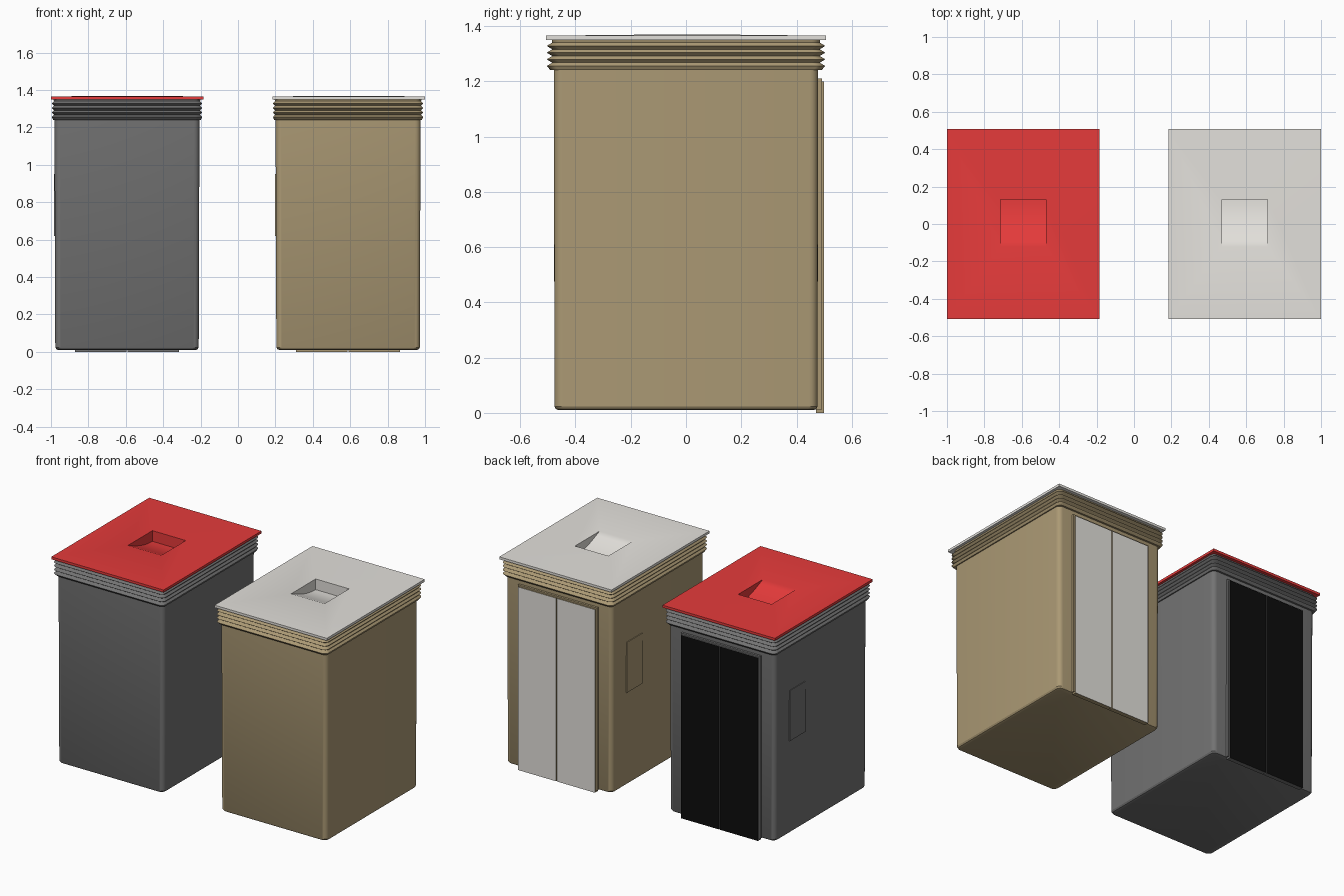
import bpy, bmesh, math
from mathutils import Vector

if "Cube" in bpy.data.objects:
    bpy.data.objects.remove(bpy.data.objects["Cube"])


def material(name, rgb):
    """Flat material from display (sRGB) values."""
    m = bpy.data.materials.new(name)
    m.diffuse_color = [((c + 0.055) / 1.055) ** 2.4 if c > 0.04 else c / 12.92 for c in rgb] + [1]
    m.use_nodes = True
    m.node_tree.nodes["Principled BSDF"].inputs["Base Color"].default_value = m.diffuse_color
    return m


GREY = material("dark grey", (0.45, 0.45, 0.45))
RED = material("red", (0.90, 0.23, 0.23))
BLACK = material("black", (0.05, 0.05, 0.05))
TAN = material("tan", (0.67, 0.60, 0.455))
WHITE = material("off white", (0.89, 0.88, 0.86))


def finish(bm, name, mats, smooth=True):
    bmesh.ops.recalc_face_normals(bm, faces=bm.faces[:])
    me = bpy.data.meshes.new(name)
    bm.to_mesh(me)
    bm.free()
    for m in mats:
        me.materials.append(m)
    if smooth:
        me.shade_smooth()
        me.set_sharp_from_angle(angle=math.radians(30))
    ob = bpy.data.objects.new(name, me)
    bpy.context.collection.objects.link(ob)
    return ob


def box(name, lo, hi, mats):
    bm = bmesh.new()
    bmesh.ops.create_cube(bm, size=1)
    for v in bm.verts:
        v.co = Vector([lo[i] + (v.co[i] + 0.5) * (hi[i] - lo[i]) for i in range(3)])
    bm.normal_update()
    for f in bm.faces:  # second colour on the outer (rear) face
        f.material_index = len(mats) - 1 if f.normal.y > 0.9 else 0
    return finish(bm, name, mats, smooth=False)


def rounded_ring(bm, cx, hx, hy, z, r=0.03, seg=5):
    ring = []
    for k, (sx, sy) in enumerate(((1, 1), (-1, 1), (-1, -1), (1, -1))):
        for i in range(seg + 1):
            a = (k + i / seg) * math.pi / 2
            ring.append(bm.verts.new((cx + sx * (hx - r) + r * math.cos(a),
                                      sy * (hy - r) + r * math.sin(a), z)))
    return ring


def make_body(prefix, cx, mat):
    # shell: rounded bottom, slight taper, ribbed collar (z, x outset, y outset)
    levels = [(0.010, -0.020, -0.016), (0.014, -0.010, -0.007), (0.024, -0.004, -0.002),
              (1.24, 0, 0), (1.24, 0.007, 0.012)]
    for i in range(4):
        z = 1.255 + i * 0.0243
        levels += [(z, 0.014, 0.026), (z + 0.0122, 0.003, 0.006)]
    levels.append((1.352, 0.006, 0.008))
    bm = bmesh.new()
    rings = [rounded_ring(bm, cx, 0.3875 + dx, 0.478 + dy, z) for z, dx, dy in levels]
    n = len(rings[0])
    for a, b in zip(rings, rings[1:]):
        for i in range(n):
            j = (i + 1) % n
            bm.faces.new((a[i], a[j], b[j], b[i]))
    bm.faces.new(rings[0])
    finish(bm, prefix + "_body", [mat])


def make_lid(prefix, cx, mat):
    # thin lid with a sloping, open hopper in its middle
    bm = bmesh.new()

    def rect(x0, x1, y0, y1, z):
        return [bm.verts.new((cx + x, y, z)) for x, y in ((x0, y0), (x1, y0), (x1, y1), (x0, y1))]

    hx, y0, y1, depth, top = 0.121, -0.122, 0.132, 0.07, 1.369
    lower_in = rect(-0.34, 0.34, -0.43, 0.43, 1.349)
    lower = rect(-0.407, 0.407, -0.507, 0.507, 1.349)
    upper = rect(-0.407, 0.407, -0.507, 0.507, 1.365)
    hole = rect(-hx, hx, y0, y1, top)
    for a, b in ((lower_in, lower), (lower, upper), (upper, hole)):
        for i in range(4):
            j = (i + 1) % 4
            bm.faces.new((a[i], a[j], b[j], b[i]))
    # curved hopper floor, flush at the front and deepest at the rear
    left, right = [hole[0]], [hole[1]]
    steps = 8
    for i in range(1, steps + 1):
        t = i / steps
        y, z = y0 + t * (y1 - y0), top - depth * math.sin(t * math.pi / 2)
        left.append(bm.verts.new((cx - hx, y, z)))
        right.append(bm.verts.new((cx + hx, y, z)))
        bm.faces.new((left[i - 1], right[i - 1], right[i], left[i]))
    bm.faces.new(left + [hole[3]])
    bm.faces.new(right + [hole[2]])
    bm.faces.new((left[-1], right[-1], hole[2], hole[3]))
    finish(bm, prefix + "_lid", [mat])


def make_bin(prefix, cx, lid_x, body_mat, lid_mat, door_mat):
    make_body(prefix, cx, body_mat)
    make_lid(prefix, lid_x, lid_mat)
    # rear door frame and two leaves with a narrow seam
    box(prefix + "_door_frame", (cx - 0.287, 0.46, 0.012), (cx + 0.287, 0.492, 1.21), [body_mat])
    for side, s in (("left", -1), ("right", 1)):
        xs = sorted((cx + s * 0.003, cx + s * 0.278))
        box(f"{prefix}_{side}_door", (xs[0], 0.47, 0.0), (xs[1], 0.50, 1.20),
            [body_mat, door_mat])
    # flat access plate on the side
    box(prefix + "_side_plate", (cx - 0.391, 0.17, 0.62), (cx - 0.386, 0.33, 0.95), [body_mat])


make_bin("grey_bin", -0.5935, -0.592, GREY, RED, BLACK)
make_bin("tan_bin", 0.5885, 0.592, TAN, WHITE, WHITE)
